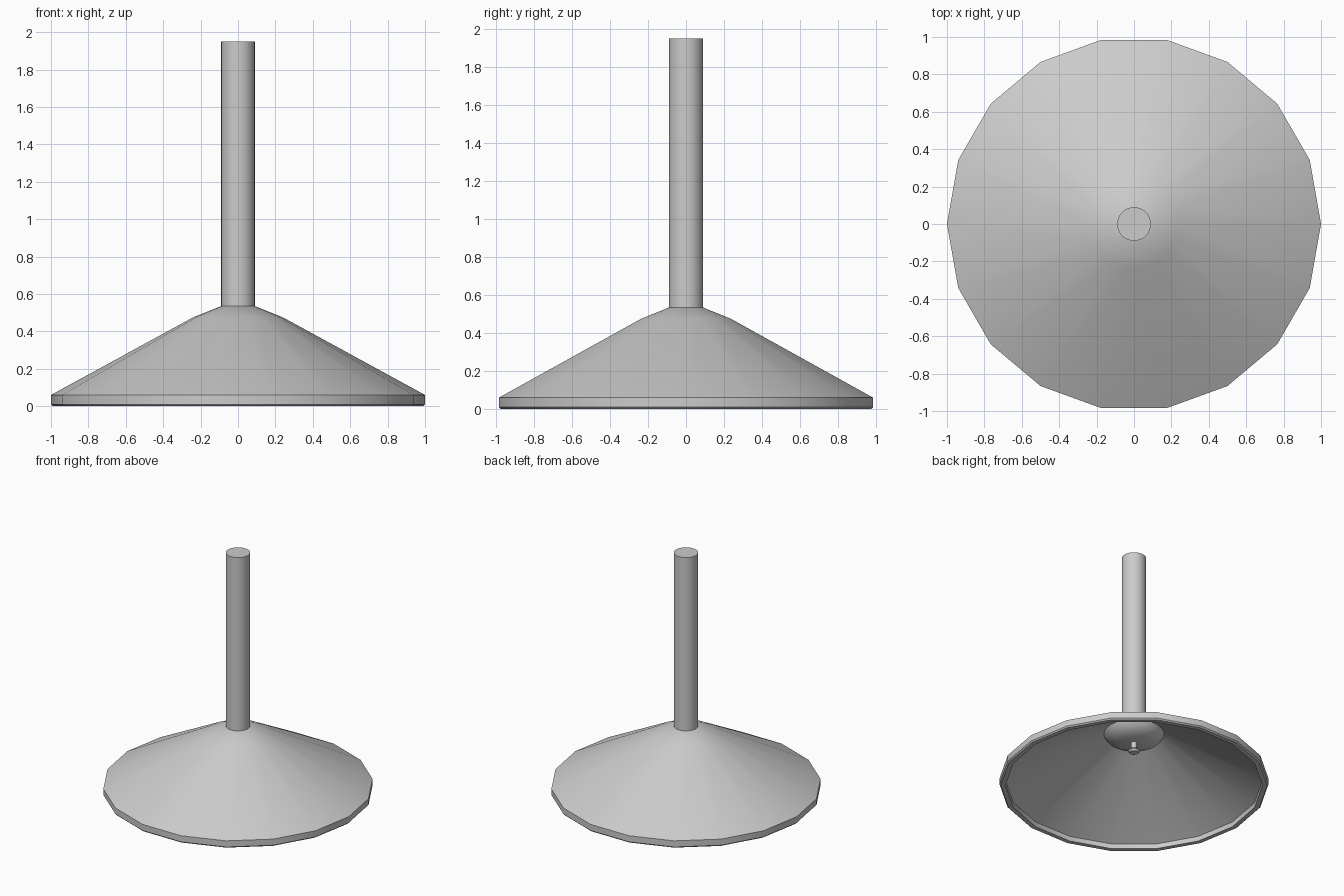
import bpy, math

if "Cube" in bpy.data.objects:
    bpy.data.objects.remove(bpy.data.objects["Cube"])


def lathe(name, profile, sides, angle=30, closed=False):
    """Spin an (r, z) profile about z; r = 0 marks a pole."""
    verts, rings, faces = [], [], []
    for r, z in profile:
        start = len(verts)
        count = 1 if r == 0 else sides
        for i in range(count):
            a = 2 * math.pi * i / sides
            verts.append((r * math.cos(a), r * math.sin(a), z))
        rings.append([start + i % count for i in range(sides)])
    pairs = list(zip(rings, rings[1:]))
    if closed:
        pairs.append((rings[-1], rings[0]))
    for a, b in pairs:
        for i in range(sides):
            j = (i + 1) % sides
            quad = [a[i], a[j], b[j], b[i]]
            faces.append(list(dict.fromkeys(quad)))
    mesh = bpy.data.meshes.new(name)
    mesh.from_pydata(verts, [], faces)
    obj = bpy.data.objects.new(name, mesh)
    bpy.context.collection.objects.link(obj)
    bpy.ops.object.select_all(action='DESELECT')
    obj.select_set(True)
    bpy.context.view_layer.objects.active = obj
    bpy.ops.object.shade_smooth_by_angle(angle=math.radians(angle))
    return obj


# Hollow 18-sided shade with a thick rim
lathe("shade", [(0.955, 0.0), (0.99, 0.0), (1.0, 0.01), (1.0, 0.06),
                (0.24, 0.475), (0.09, 0.535), (0.0, 0.535),
                (0.0, 0.495), (0.08, 0.495), (0.225, 0.44), (0.955, 0.04),
                (0.955, 0.0)], 18)

# Hanging stem
lathe("stem", [(0, 0.5), (0.09, 0.5), (0.09, 1.95), (0, 1.95)], 32)

# Socket cover inside the shade
lathe("socket_cover", [(0, 0.365), (0.12, 0.365), (0.20, 0.405),
                       (0.225, 0.44), (0, 0.47)], 32)

# Small pull switch under the cover
lathe("switch_rod", [(0, 0.29), (0.022, 0.29), (0.022, 0.37), (0, 0.37)], 16)
lathe("switch_knob", [(0, 0.275), (0.03, 0.28), (0.045, 0.295),
                      (0.03, 0.31), (0, 0.315)], 16)
